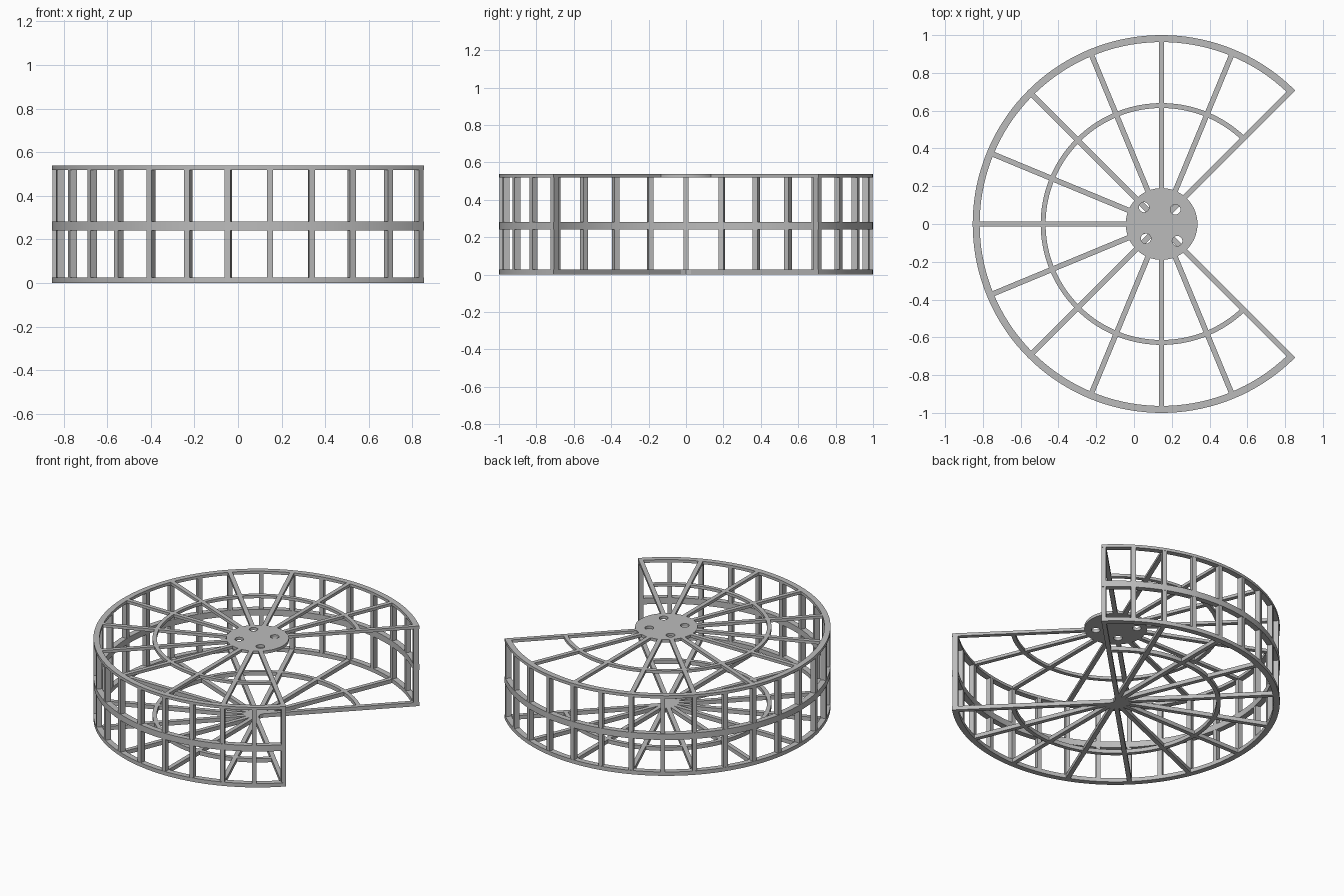
import bpy
import bmesh
from math import radians, cos, sin
from mathutils import Matrix, Vector

if "Cube" in bpy.data.objects:
    bpy.data.objects.remove(bpy.data.objects["Cube"], do_unlink=True)

CENTRE = Vector((0.146, 0, 0))
START, END = 45, 315          # the cage is open towards +x
RIM_OUT, RIM_IN = 1.0, 0.963
RING_OUT, RING_IN = 0.64, 0.614
HUB = 0.19
BAR = 0.028                   # width of spokes and posts
BOTTOM = (0.0, 0.026)
MIDDLE = (0.241, 0.282)
TOP = (0.519, 0.538)

grey = bpy.data.materials.new("plain_grey")
grey.use_nodes = True
grey.diffuse_color = (0.5, 0.5, 0.5, 1)
grey.node_tree.nodes["Principled BSDF"].inputs["Base Color"].default_value = (0.5, 0.5, 0.5, 1)


def make_object(name, bm):
    bmesh.ops.recalc_face_normals(bm, faces=bm.faces)
    mesh = bpy.data.meshes.new(name)
    bm.to_mesh(mesh)
    bm.free()
    mesh.materials.append(grey)
    ob = bpy.data.objects.new(name, mesh)
    ob.location = CENTRE
    bpy.context.collection.objects.link(ob)
    return ob


def arc_band(name, r_in, r_out, level, steps=108):
    """Rectangular section swept round the open arc."""
    bm = bmesh.new()
    low, high = level
    section = [(r_in, low), (r_out, low), (r_out, high), (r_in, high)]
    loops = []
    for i in range(steps + 1):
        a = radians(START + (END - START) * i / steps)
        loops.append([bm.verts.new((r * cos(a), r * sin(a), z)) for r, z in section])
    for a, b in zip(loops, loops[1:]):
        for k in range(4):
            n = (k + 1) % 4
            bm.faces.new((a[k], a[n], b[n], b[k]))
    bm.faces.new(loops[0])
    bm.faces.new(loops[-1])
    ob = make_object(name, bm)
    bpy.ops.object.select_all(action="DESELECT")
    ob.select_set(True)
    bpy.context.view_layer.objects.active = ob
    bpy.ops.object.shade_smooth_by_angle(angle=radians(30))
    return ob


def radial_bars(name, r_in, r_out, level, step):
    """Bars repeated round the arc, the end ones flush with the opening."""
    bm = bmesh.new()
    low, high = level
    count = round((END - START) / step)
    for i in range(count + 1):
        shift = BAR / 2 if i == 0 else -BAR / 2 if i == count else 0
        place = (Matrix.Rotation(radians(START + step * i), 4, "Z")
                 @ Matrix.Translation(((r_in + r_out) / 2, shift, (low + high) / 2))
                 @ Matrix.Diagonal((r_out - r_in, BAR, high - low, 1)))
        bmesh.ops.create_cube(bm, size=1, matrix=place)
    return make_object(name, bm)


def disc(name, radius, level, segments, x=0, y=0):
    bm = bmesh.new()
    low, high = level
    bmesh.ops.create_cone(bm, cap_ends=True, segments=segments, radius1=radius,
                          radius2=radius, depth=high - low,
                          matrix=Matrix.Translation((x, y, (low + high) / 2)))
    return make_object(name, bm)


# Outer rims and inner support rings
arc_band("bottom_rim", RIM_IN, RIM_OUT, BOTTOM)
arc_band("middle_rim", RIM_IN, RIM_OUT, MIDDLE)
arc_band("top_rim", RIM_IN, RIM_OUT, TOP)
arc_band("bottom_inner_ring", RING_IN, RING_OUT, BOTTOM)
arc_band("top_inner_ring", RING_IN, RING_OUT, TOP)

# Spokes: the lower ones meet at the centre, the upper ones at the hub plate
radial_bars("bottom_spokes", 0.0, RIM_IN + 0.01, BOTTOM, 22.5)
radial_bars("top_spokes", HUB - 0.02, RIM_IN + 0.01, TOP, 22.5)

# Upright posts at twice the spoke spacing
radial_bars("posts", RIM_IN + 0.001, RIM_OUT - 0.002, (BOTTOM[1], TOP[0]), 11.25)

# Hub plate with four bolt holes
hub = disc("hub_plate", HUB, TOP, 64)
for x, y in [(-0.093, 0.089), (0.073, 0.077), (-0.083, -0.077), (0.083, -0.09)]:
    cutter = disc("hole_cutter", 0.027, (0.4, 0.7), 24, x, y)
    cutter.hide_render = True
    mod = hub.modifiers.new("bolt_hole", "BOOLEAN")
    mod.operation = "DIFFERENCE"
    mod.solver = "EXACT"
    mod.object = cutter
    bpy.context.view_layer.objects.active = hub
    bpy.ops.object.modifier_apply(modifier=mod.name)
    bpy.data.objects.remove(cutter, do_unlink=True)
bpy.ops.object.select_all(action="DESELECT")
hub.select_set(True)
bpy.context.view_layer.objects.active = hub
bpy.ops.object.shade_smooth_by_angle(angle=radians(30))
